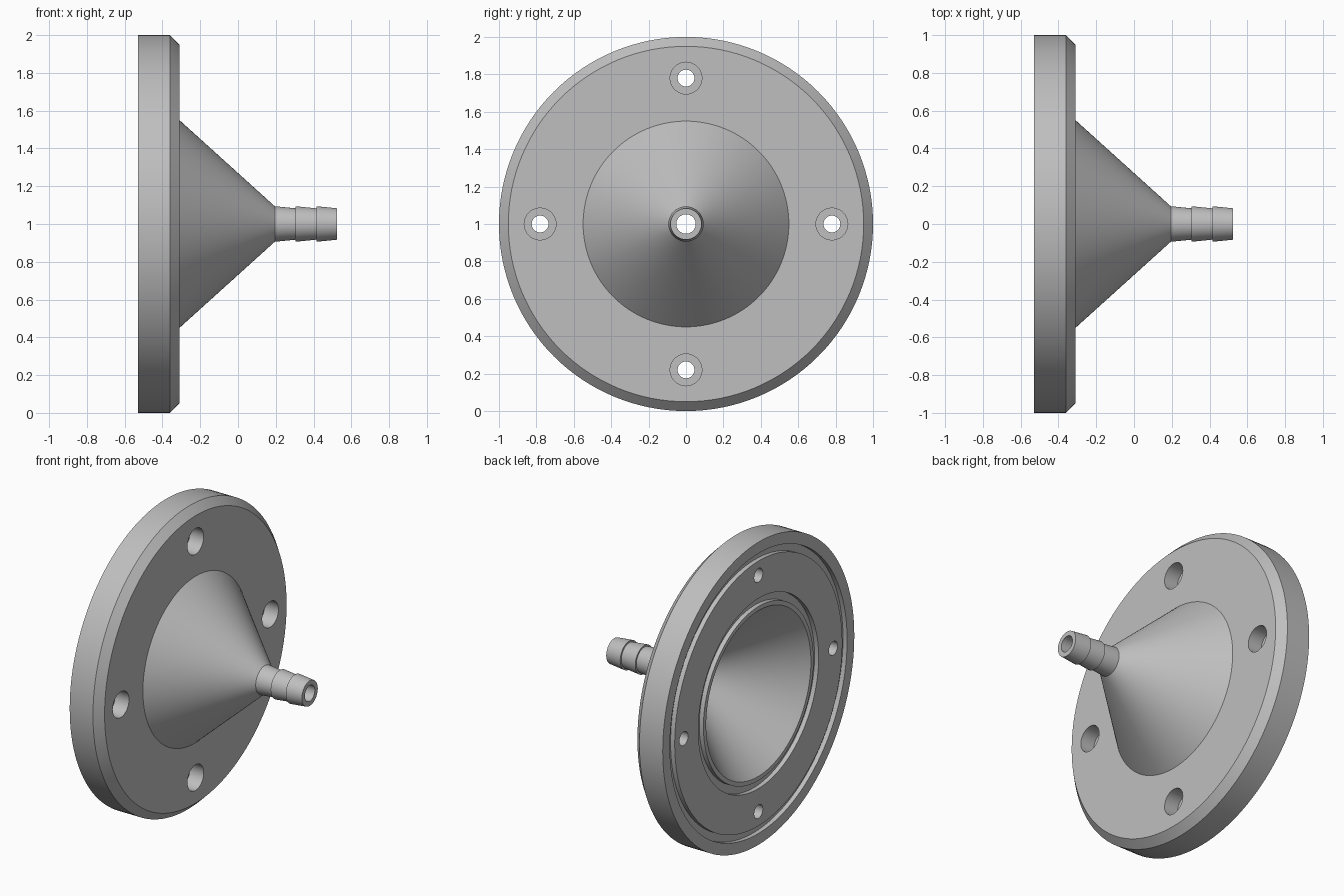
import bpy, bmesh
from math import tau, radians, sin, cos
from mathutils import Matrix, Vector

default = bpy.data.objects.get("Cube")
if default:
    bpy.data.objects.remove(default, do_unlink=True)

grey = bpy.data.materials.new("machined_grey")
grey.use_nodes = True
colour = (0.52, 0.52, 0.52, 1)
grey.diffuse_color = colour
grey.node_tree.nodes["Principled BSDF"].inputs["Base Color"].default_value = colour

AXIS_Z = 1.0
BACK, FRONT, TIP = -0.53, -0.31, 0.525


def lathe(name, profile, steps=128, origin=(0, 0, AXIS_Z)):
    """Revolve a closed (x, radius) profile about a line parallel to x."""
    bm = bmesh.new()
    rings = []
    for i in range(steps):
        a = tau * i / steps
        rings.append([bm.verts.new(Vector(origin) + Vector((x, r * sin(a), r * cos(a))))
                      for x, r in profile])
    for i in range(steps):
        here, there = rings[i], rings[(i + 1) % steps]
        for j in range(len(profile)):
            k = (j + 1) % len(profile)
            bm.faces.new((here[j], here[k], there[k], there[j]))
    bmesh.ops.recalc_face_normals(bm, faces=bm.faces)
    mesh = bpy.data.meshes.new(name)
    bm.to_mesh(mesh)
    bm.free()
    obj = bpy.data.objects.new(name, mesh)
    bpy.context.collection.objects.link(obj)
    mesh.materials.append(grey)
    return obj


def groove(outer, inner, depth=0.03):
    """Profile points of a seal groove in the back face."""
    return [(BACK, outer), (BACK + depth, outer), (BACK + depth, inner), (BACK, inner)]


# Barbed spout: three rings, each tapering toward the tip
barbs = []
for start, end in ((0.195, 0.305), (0.305, 0.415), (0.415, TIP)):
    barbs += [(start, 0.094), (end, 0.083)]

# Hollow body: flange, seal grooves, funnel and spout in one section
profile = [(FRONT, 0.55), (FRONT, 0.95), (-0.36, 1.0), (BACK, 1.0)]
profile += groove(0.925, 0.875) + groove(0.628, 0.575)
profile += [(BACK, 0.547), (0.015, 0.052), (TIP, 0.052)]
profile += reversed(barbs)
body = lathe("flanged_funnel", profile)

# Four counterbored bolt holes
bm = bmesh.new()
for i in range(4):
    a = tau * i / 4
    for radius, x0, x1 in ((0.045, BACK - 0.1, FRONT - 0.05), (0.085, FRONT - 0.1, FRONT + 0.05)):
        place = Matrix.Translation(((x0 + x1) / 2, 0.78 * sin(a), AXIS_Z + 0.78 * cos(a)))
        bmesh.ops.create_cone(bm, cap_ends=True, segments=40, radius1=radius, radius2=radius,
                              depth=x1 - x0, matrix=place @ Matrix.Rotation(tau / 4, 4, 'Y'))
mesh = bpy.data.meshes.new("bolt_hole_cutter")
bm.to_mesh(mesh)
bm.free()
mesh.materials.append(grey)
cutter = bpy.data.objects.new("bolt_hole_cutter", mesh)
bpy.context.collection.objects.link(cutter)
cutter.hide_render = True

cut = body.modifiers.new("bolt_holes", 'BOOLEAN')
cut.operation = 'DIFFERENCE'
cut.solver = 'EXACT'
cut.use_self = True
cut.object = cutter

bpy.ops.object.select_all(action='DESELECT')
body.select_set(True)
bpy.context.view_layer.objects.active = body
bpy.ops.object.modifier_apply(modifier=cut.name)
bpy.data.objects.remove(cutter, do_unlink=True)
bpy.ops.object.shade_smooth_by_angle(angle=radians(25))
